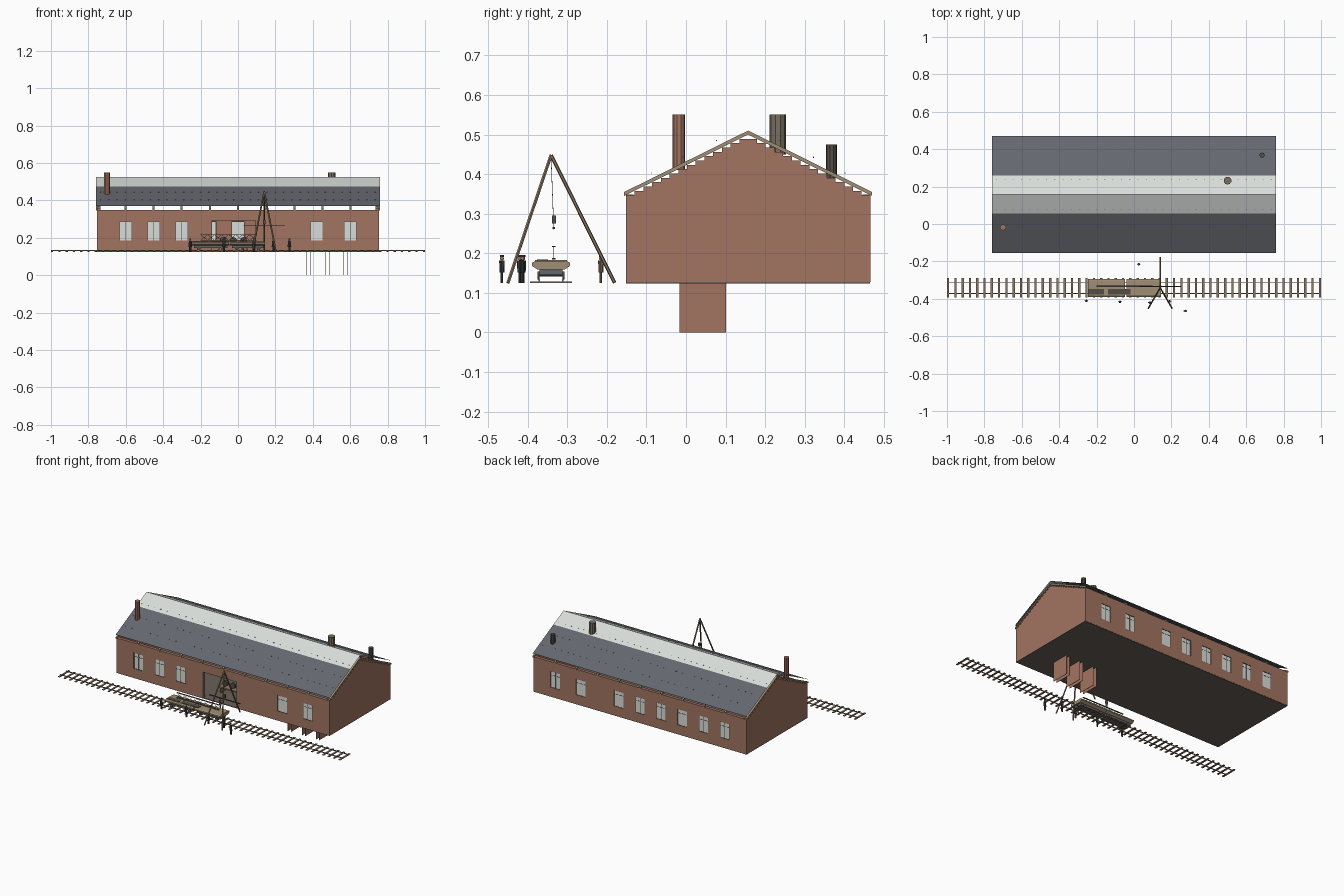
import bpy, bmesh, math
from mathutils import Vector, Matrix

old = bpy.data.objects.get("Cube")
if old:
    bpy.data.objects.remove(old)


def material(name, r, g, b):
    lin = [((c / 255 + 0.055) / 1.055) ** 2.4 for c in (r, g, b)]
    m = bpy.data.materials.new(name)
    m.use_nodes = True
    m.diffuse_color = (*lin, 1)
    m.node_tree.nodes["Principled BSDF"].inputs["Base Color"].default_value = (*lin, 1)
    return m


BRICK = material("brick", 162, 116, 97)
SLATE = material("slate", 100, 103, 110)
GLASS = material("pale glass", 217, 222, 218)
WOOD = material("weathered wood", 160, 142, 115)
TIE = material("brown timber", 142, 121, 97)
IRON = material("iron", 84, 78, 70)
FLOOR = material("dark floor", 105, 95, 88)
STONE = material("grey flue", 122, 112, 97)
COAT = material("dark coat", 70, 71, 76)
SKIN = material("skin", 170, 128, 104)


class Part:
    """Collects simple solids into one named object."""

    def __init__(self, name, mat):
        self.name, self.mat, self.bm = name, mat, bmesh.new()

    def box(self, x0, x1, y0, y1, z0, z1):
        size = Matrix.Diagonal((x1 - x0, y1 - y0, z1 - z0, 1))
        mid = Matrix.Translation(((x0 + x1) / 2, (y0 + y1) / 2, (z0 + z1) / 2))
        bmesh.ops.create_cube(self.bm, size=1, matrix=mid @ size)

    def rod(self, a, b, r, sides=8, r2=None):
        a, b = Vector(a), Vector(b)
        turn = (b - a).to_track_quat('Z', 'Y').to_matrix().to_4x4()
        bmesh.ops.create_cone(self.bm, cap_ends=True, segments=sides, radius1=r,
                              radius2=r if r2 is None else r2, depth=(b - a).length,
                              matrix=Matrix.Translation((a + b) / 2) @ turn)

    def ball(self, c, r):
        bmesh.ops.create_uvsphere(self.bm, u_segments=10, v_segments=6, radius=r,
                                  matrix=Matrix.Translation(c))

    def prism(self, yz, x0, x1):
        face = self.bm.faces.new([self.bm.verts.new((x0, y, z)) for y, z in yz])
        ext = bmesh.ops.extrude_face_region(self.bm, geom=[face])["geom"]
        bmesh.ops.translate(self.bm, vec=(x1 - x0, 0, 0),
                            verts=[v for v in ext if isinstance(v, bmesh.types.BMVert)])
        bmesh.ops.recalc_face_normals(self.bm, faces=self.bm.faces)

    def sheet(self, corners):
        face = self.bm.faces.new([self.bm.verts.new(c) for c in corners])
        face.normal_update()
        if face.normal.z < 0:
            face.normal_flip()

    def done(self, smooth=False):
        mesh = bpy.data.meshes.new(self.name)
        self.bm.to_mesh(mesh)
        self.bm.free()
        mesh.materials.append(self.mat)
        ob = bpy.data.objects.new(self.name, mesh)
        bpy.context.collection.objects.link(ob)
        if smooth:
            bpy.ops.object.select_all(action='DESELECT')
            ob.select_set(True)
            bpy.context.view_layer.objects.active = ob
            bpy.ops.object.shade_smooth_by_angle(angle=math.radians(50))


# Shed dimensions
BASE, EAVE, RIDGE_Y, RIDGE_Z, HALF = 0.125, 0.349, 0.157, 0.51, 0.755
FRONT, BACK, WALL, THICK, LIFT = -0.152, 0.466, 0.02, 0.01, 0.015
SLOPE = 0.155 / 0.313


def roof_z(y):
    return RIDGE_Z - SLOPE * abs(y - RIDGE_Y)


# Long walls with openings, and window fittings
walls = Part("long_walls", BRICK)
frames = Part("window_frames", IRON)
panes = Part("window_panes", GLASS)


def long_wall(y0, y1, openings):
    x = -HALF + WALL
    for x0, x1, z0, z1 in sorted(openings):
        walls.box(x, x0, y0, y1, BASE + 0.002, EAVE)
        walls.box(x0, x1, y0, y1, z1, EAVE)
        if z0 > BASE + 0.01:
            walls.box(x0, x1, y0, y1, BASE + 0.002, z0)
        x = x1
    walls.box(x, HALF - WALL, y0, y1, BASE + 0.002, EAVE)


def window(x, y):
    w, z0, z1 = 0.033, 0.185, 0.287
    panes.box(x - w, x + w, y - 0.002, y + 0.002, z0, z1)
    for bx in (x - w + 0.001, x, x + w - 0.001):
        frames.box(bx - 0.001, bx + 0.001, y - 0.003, y + 0.003, z0, z1)
    for bz in (z0 + 0.001, z1 - 0.024, z1 - 0.001):
        frames.box(x - w, x + w, y - 0.003, y + 0.003, bz - 0.001, bz + 0.001)
    return (x - w, x + w, z0, z1)


DOOR = (-0.14, 0.095, BASE, 0.295)
long_wall(FRONT, FRONT + WALL,
          [DOOR] + [window(x, FRONT + 0.005) for x in (-0.6, -0.45, -0.3, 0.42, 0.6)])
long_wall(BACK - WALL, BACK,
          [window(x, BACK - 0.005) for x in (-0.6, -0.45, -0.3, -0.15, 0, 0.15, 0.42, 0.6)])
walls.done()
panes.done()
frames.done()

# Gable walls with stepped brick tops
gables = Part("gable_walls", BRICK)
STEPS = 14
run = (RIDGE_Y - FRONT) / STEPS
half = []
for i in range(STEPS):
    y = FRONT + i * run
    z = roof_z(y) - THICK
    half += [(y, z), (y + run, z)]
half.pop()
profile = [(FRONT, BASE + 0.002)] + half
profile += [(2 * RIDGE_Y - y, z) for y, z in reversed(profile)]
for x in (-HALF, HALF - WALL):
    gables.prism(profile, x, x + WALL)
gables.done()

floor = Part("floor_slab", FLOOR)
floor.box(-HALF, HALF, FRONT + 0.001, BACK - 0.001, BASE - 0.001, BASE + 0.003)
floor.done()

# Roof: thin slate lower sheets and glazed upper sheets, raised on rafters
for name, mat, d0, d1 in (("slate_roof", SLATE, 0.102, 0.313), ("roof_glazing", GLASS, 0, 0.102)):
    cover = Part(name, mat)
    for s in (-1, 1):
        y0, y1 = RIDGE_Y + s * d0, RIDGE_Y + s * d1
        z0, z1 = roof_z(y0) + LIFT, roof_z(y1) + LIFT
        cover.sheet([(-0.758, y0, z0), (0.758, y0, z0), (0.758, y1, z1), (-0.758, y1, z1)])
    cover.done()
rafters = Part("rafters", WOOD)
for i in range(11):
    x = (i - 5) * 0.1506
    for s in (-1, 1):
        ends = [(RIDGE_Y + s * d, RIDGE_Z - SLOPE * d) for d in (0, 0.313)]
        rafters.prism(ends + [(y, z - THICK) for y, z in reversed(ends)], x - 0.005, x + 0.005)
rafters.done()
clips = Part("roof_clips", SLATE)
for d in (0.08, 0.165, 0.245):
    for i in range(34):
        x = -0.735 + i * 0.0445
        for y in (RIDGE_Y - d, RIDGE_Y + d):
            clips.box(x - 0.003, x + 0.003, y - 0.001, y + 0.001,
                      roof_z(y) + LIFT - 0.002, roof_z(y) + LIFT + 0.001)
clips.done()

# Chimneys
for name, mat, x, y, r, z0, z1 in (("brick_chimney", BRICK, -0.7, -0.018, 0.016, 0.41, 0.55),
                                   ("large_flue", STONE, 0.5, 0.232, 0.021, 0.45, 0.55),
                                   ("small_flue", IRON, 0.685, 0.368, 0.014, 0.39, 0.475)):
    flue = Part(name, mat)
    flue.rod((x, y, z0), (x, y, z1), r, 10)
    flue.done()

# Pit linings under the floor: paired side plates
pits = Part("pit_linings", BRICK)
for x in (0.376, 0.477, 0.576):
    for s in (-1, 1):
        pits.box(x + s * 0.011 - 0.001, x + s * 0.011 + 0.001, -0.017, 0.101, 0, BASE)
pits.done()

# Door frame and bench with stored wheels just inside
frame = Part("door_frame", TIE)
frame.box(DOOR[0], DOOR[1], FRONT + 0.002, FRONT + 0.012, 0.292, 0.295)
for x in DOOR[:2]:
    frame.box(x - 0.002, x + 0.002, FRONT + 0.002, FRONT + 0.012, BASE, 0.295)
frame.box(-0.11, 0.06, -0.04, 0.02, 0.16, 0.168)
for x in (-0.1, 0.05):
    frame.box(x - 0.004, x + 0.004, -0.035, 0.015, BASE, 0.16)
frame.done()
stored = Part("stored_wheels", IRON)
for x in (-0.08, -0.025, 0.03):
    stored.rod((x, -0.02, 0.186), (x, -0.008, 0.186), 0.018, 14)
stored.done()

# Railway track
TRACK = -0.341
ties = Part("track_sleepers", TIE)
for i in range(52):
    x = -0.994 + i * 1.988 / 51
    ties.box(x - 0.006, x + 0.006, TRACK - 0.053, TRACK + 0.053, BASE, BASE + 0.004)
ties.done()
rails = Part("rails", TIE)
for s in (-1, 1):
    y = TRACK + s * 0.03
    rails.box(-1, 1, y - 0.002, y + 0.002, BASE + 0.004, BASE + 0.009)
rails.done()

# Two flat wagons
decks = Part("wagon_decks", WOOD)
gear = Part("wagon_chassis", SLATE)
wheels = Part("wagon_wheels", IRON)
side = [(0.034, 0.159), (0.048, 0.168), (0.048, 0.176), (0.039, 0.181)]
deck = [(TRACK - y, z) for y, z in side] + [(TRACK + y, z) for y, z in reversed(side)]
for x0, x1 in ((-0.245, -0.047), (-0.041, 0.145)):
    decks.prism(deck, x0, x1)
    gear.box(x0 + 0.01, x1 - 0.01, TRACK - 0.029, TRACK + 0.029, 0.146, 0.159)
    for x in (x0 + 0.035, x1 - 0.035):
        wheels.rod((x, TRACK - 0.03, 0.144), (x, TRACK + 0.03, 0.144), 0.003)
        for s in (-1, 1):
            wheels.rod((x, TRACK + s * 0.029, 0.144), (x, TRACK + s * 0.034, 0.144), 0.01, 12)
for x in (-0.2, -0.15, -0.07):
    decks.box(x - 0.008, x + 0.008, TRACK - 0.04, TRACK + 0.04, 0.18, 0.183)
decks.done()
gear.done()
wheels.done()

# Cargo: flat iron plates and a lattice girder, plus a suspended beam
cargo = Part("plate_load", IRON)
for x0, x1 in ((-0.243, -0.16), (-0.14, -0.02)):
    cargo.box(x0, x1, TRACK - 0.036, TRACK - 0.007, 0.18, 0.184)
cargo.done()
girder = Part("lattice_girder", IRON)
GY = TRACK + 0.007
for z in (0.186, 0.217):
    girder.box(-0.2, 0.1, GY - 0.004, GY + 0.004, z - 0.0015, z + 0.0015)
for i in range(8):
    x0, x1 = -0.2 + i * 0.0375, -0.1625 + i * 0.0375
    girder.rod((x0, GY, 0.186), (x1, GY, 0.217), 0.001, 4)
    girder.rod((x0, GY, 0.217), (x1, GY, 0.186), 0.001, 4)
girder.box(0.03, 0.25, GY - 0.003, GY + 0.003, 0.262, 0.267)
girder.done()

# Tripod hoist
APEX = Vector((0.14, TRACK, 0.448))
tripod = Part("tripod_legs", TIE)
for foot in ((0.077, -0.45, BASE), (0.203, -0.45, BASE), (0.14, -0.18, BASE)):
    tripod.rod(foot, APEX, 0.0045, 6)
tripod.done()
hoist = Part("hoist_tackle", IRON)
hoist.rod(APEX, (0.14, GY, 0.26), 0.0007, 6)
hoist.box(0.134, 0.146, GY - 0.005, GY + 0.005, 0.275, 0.295)
hoist.done()


# Workers, the one by the door in pale overalls
def workers(name, mat, spots):
    clothes = Part(name + "_clothes", mat)
    heads = Part(name + "_heads", SKIN)
    for x, y in spots:
        for s in (-1, 1):
            clothes.rod((x + s * 0.003, y, BASE), (x + s * 0.003, y, 0.156), 0.003)
            clothes.rod((x + s * 0.008, y, 0.15), (x + s * 0.006, y, 0.18), 0.002)
        clothes.rod((x, y, 0.152), (x, y, 0.182), 0.006, 8, 0.007)
        clothes.rod((x, y, 0.191), (x, y, 0.196), 0.005)
        heads.ball((x, y, 0.187), 0.005)
    clothes.done()
    heads.done(True)


workers("track_worker", COAT, [(-0.255, -0.411), (-0.075, -0.416), (0.085, -0.42),
                               (0.19, -0.413), (0.275, -0.465)])
workers("door_worker", TIE, [(0.025, -0.215)])
